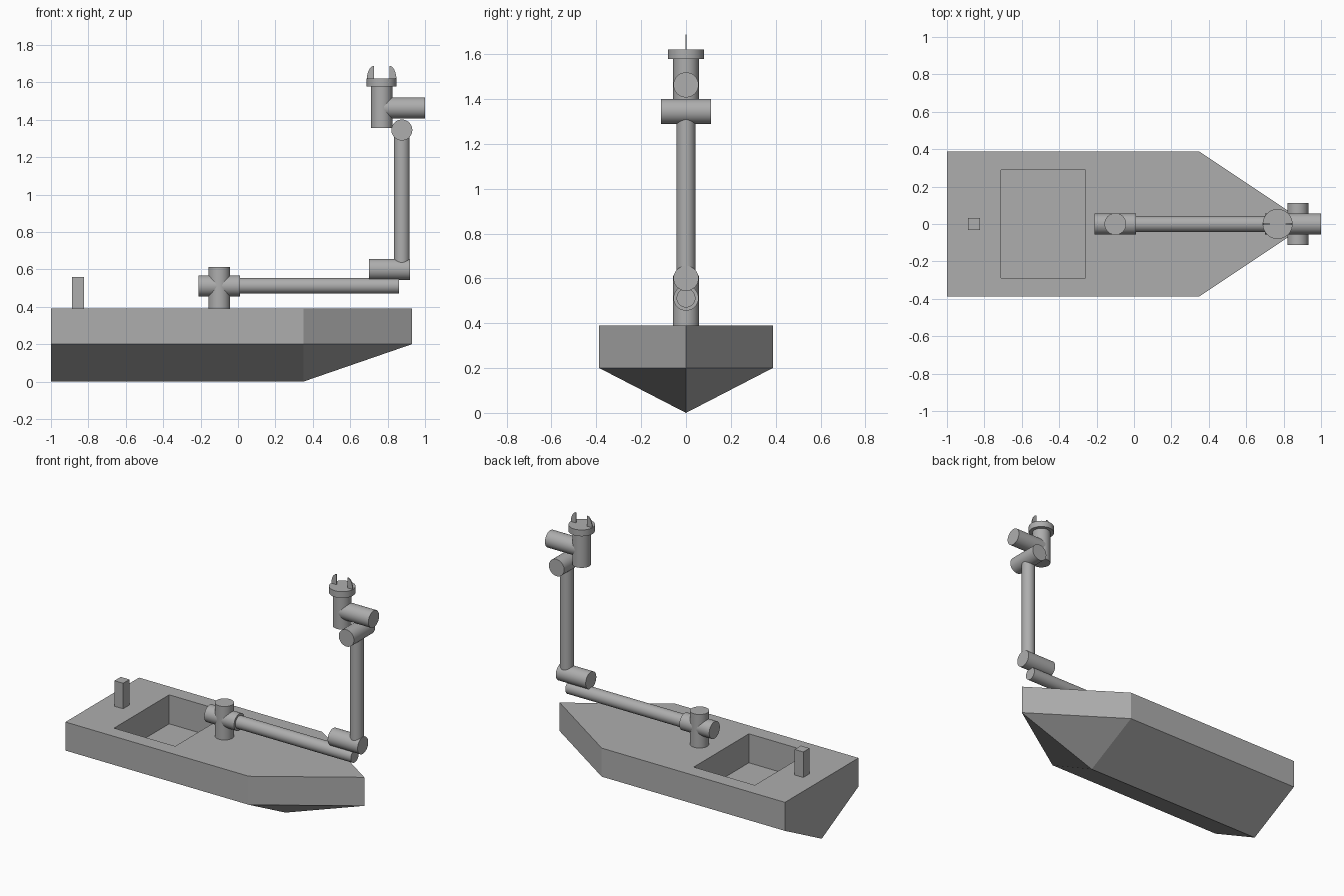
import bpy
import bmesh
import math
from mathutils import Matrix, Vector

if "Cube" in bpy.data.objects:
    bpy.data.objects.remove(bpy.data.objects["Cube"], do_unlink=True)

grey = bpy.data.materials.new("plain grey")
grey.use_nodes = True
colour = (0.42, 0.42, 0.42, 1)
grey.diffuse_color = colour
grey.node_tree.nodes["Principled BSDF"].inputs["Base Color"].default_value = colour


def finish(bm, name, smooth=False):
    bmesh.ops.recalc_face_normals(bm, faces=bm.faces[:])
    mesh = bpy.data.meshes.new(name)
    bm.to_mesh(mesh)
    bm.free()
    mesh.materials.append(grey)
    obj = bpy.data.objects.new(name, mesh)
    bpy.context.collection.objects.link(obj)
    if smooth:
        bpy.ops.object.select_all(action='DESELECT')
        obj.select_set(True)
        bpy.context.view_layer.objects.active = obj
        bpy.ops.object.shade_smooth_by_angle(angle=math.radians(35))
    return obj


def tube(name, start, end, radius):
    """Capped cylinder between two points."""
    a, b = Vector(start), Vector(end)
    turn = (b - a).to_track_quat('Z', 'Y').to_matrix().to_4x4()
    bm = bmesh.new()
    bmesh.ops.create_cone(bm, cap_ends=True, segments=64, radius1=radius, radius2=radius,
                          depth=(b - a).length, matrix=Matrix.Translation((a + b) / 2) @ turn)
    return finish(bm, name, True)


def box(name, low, high):
    a, b = Vector(low), Vector(high)
    bm = bmesh.new()
    bmesh.ops.create_cube(bm, size=1, matrix=Matrix.Translation((a + b) / 2)
                          @ Matrix.Diagonal((*(b - a), 1)))
    return finish(bm, name)


# Hull: pointed deck outline, upright sides and a V bottom
outline = [(-1, -0.387), (0.35, -0.387), (0.93, 0), (0.35, 0.387), (-1, 0.387)]
bm = bmesh.new()
deck = [bm.verts.new((x, y, 0.39)) for x, y in outline]
chine = [bm.verts.new((x, y, 0.2)) for x, y in outline]
keel_aft = bm.verts.new((-1, 0, 0))
keel_fore = bm.verts.new((0.35, 0, 0))
bm.faces.new(deck)
for i in range(4):
    bm.faces.new((deck[i], deck[i + 1], chine[i + 1], chine[i]))
bm.faces.new((deck[4], deck[0], chine[0], keel_aft, chine[4]))
for side, corner in ((chine[0], chine[1]), (chine[4], chine[3])):
    bm.faces.new((side, corner, keel_fore, keel_aft))
    bm.faces.new((corner, chine[2], keel_fore))
hull = finish(bm, "hull")

# Open well cut into the deck
cutter = box("well_cutter", (-0.71, -0.29, 0.197), (-0.26, 0.29, 0.6))
cutter.hide_render = True
cut = hull.modifiers.new("well", 'BOOLEAN')
cut.operation = 'DIFFERENCE'
cut.solver = 'EXACT'
cut.object = cutter
bpy.context.view_layer.objects.active = hull
bpy.ops.object.modifier_apply(modifier=cut.name)
bpy.data.objects.remove(cutter, do_unlink=True)

# Stern post
box("stern_post", (-0.887, -0.033, 0.385), (-0.823, 0.033, 0.56))

# Jointed arm, from the deck to the wrist
tube("arm_pedestal", (-0.1, 0, 0.385), (-0.1, 0, 0.613), 0.058)
tube("shoulder_joint", (-0.21, 0, 0.512), (0.01, 0, 0.512), 0.056)
tube("lower_arm", (-0.1, 0, 0.512), (0.86, 0, 0.512), 0.042)
tube("elbow_joint", (0.7, 0, 0.6), (0.92, 0, 0.6), 0.056)
tube("upper_arm", (0.876, 0, 0.6), (0.876, 0, 1.345), 0.042)
tube("wrist_pitch_joint", (0.876, -0.111, 1.345), (0.876, 0.111, 1.345), 0.056)
tube("wrist_roll_joint", (0.78, 0, 1.463), (1, 0, 1.463), 0.056)
tube("wrist_turn_joint", (0.768, 0, 1.357), (0.768, 0, 1.585), 0.057)
tube("gripper_flange", (0.768, 0, 1.578), (0.768, 0, 1.62), 0.08)

# Two thin gripper fingers with a rounded outer edge
for name, sign in (("right_finger", -1), ("left_finger", 1)):
    bm = bmesh.new()
    arc = [math.pi / 2 * i / 12 for i in range(13)]
    points = [(0.041, 1.615)] + [(0.041 + 0.038 * math.cos(t), 1.615 + 0.073 * math.sin(t))
                                 for t in arc]
    plate = bm.faces.new([bm.verts.new((0.768 + sign * x, -0.003, z)) for x, z in points])
    grown = bmesh.ops.extrude_face_region(bm, geom=[plate])["geom"]
    bmesh.ops.translate(bm, vec=(0, 0.006, 0),
                        verts=[v for v in grown if isinstance(v, bmesh.types.BMVert)])
    finish(bm, name)
